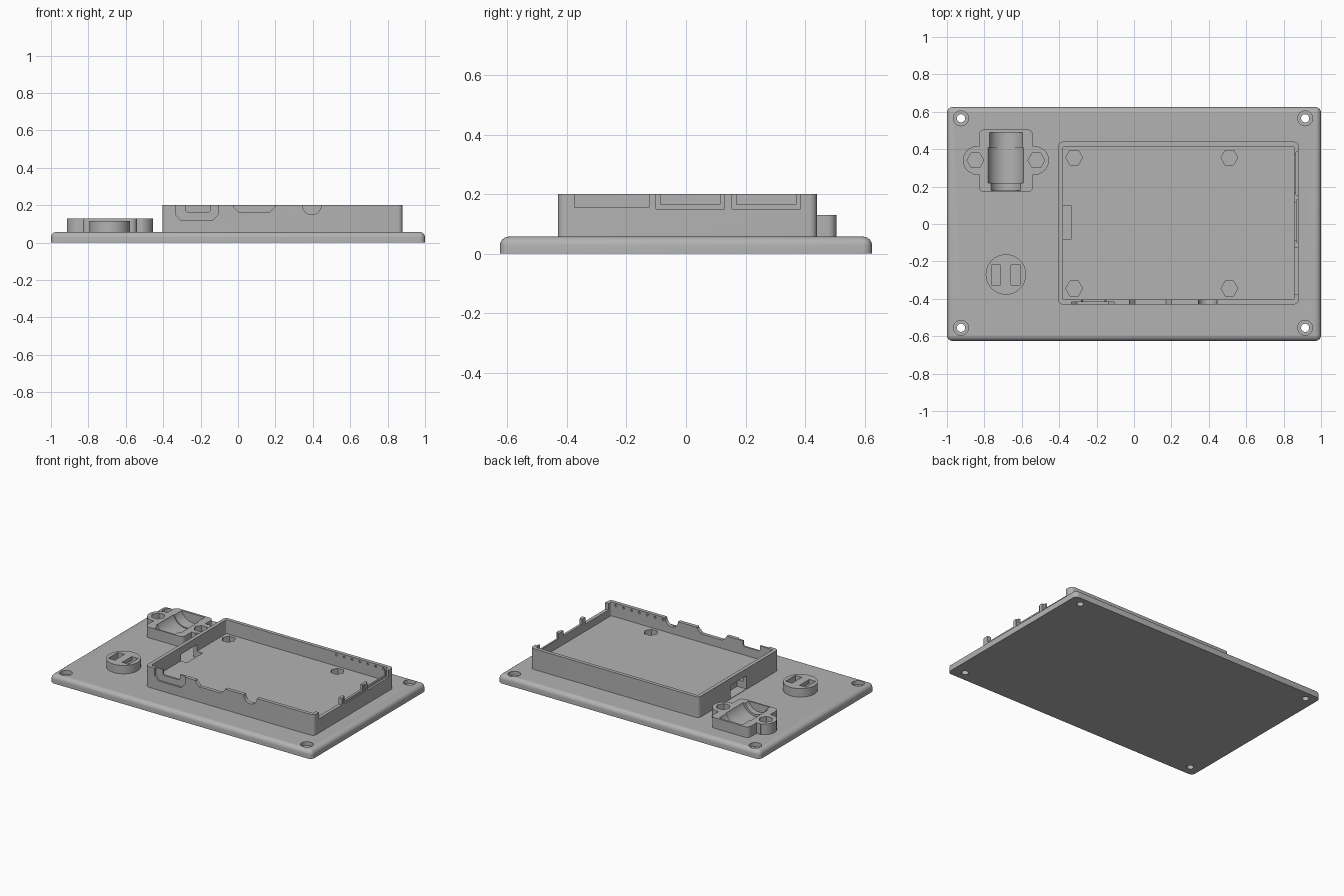
import bpy, bmesh, math
from mathutils import Matrix, Vector

cube = bpy.data.objects.get("Cube")
if cube:
    bpy.data.objects.remove(cube, do_unlink=True)

grey = bpy.data.materials.new("plain_grey")
grey.use_nodes = True
colour = (0.45, 0.45, 0.45, 1)
grey.diffuse_color = colour
grey.node_tree.nodes["Principled BSDF"].inputs["Base Color"].default_value = colour


def finish(bm, name):
    mesh = bpy.data.meshes.new(name)
    bm.normal_update()
    bm.to_mesh(mesh)
    bm.free()
    mesh.materials.append(grey)
    ob = bpy.data.objects.new(name, mesh)
    bpy.context.collection.objects.link(ob)
    return ob


def box(name, x, y, z, radius=0, round_top=False):
    """Box from ranges, with rounded upright edges and optionally a rounded top."""
    bm = bmesh.new()
    bmesh.ops.create_cube(bm, size=1)
    size = [b - a for a, b in (x, y, z)]
    mid = [(a + b) / 2 for a, b in (x, y, z)]
    bm.transform(Matrix.Translation(mid) @ Matrix.Diagonal((*size, 1)))
    if radius:
        top = max(v.co.z for v in bm.verts)
        edges = []
        for e in bm.edges:
            a, b = (v.co for v in e.verts)
            if abs(a.z - b.z) > 1e-4 or (round_top and min(a.z, b.z) > top - 1e-4):
                edges.append(e)
        bmesh.ops.bevel(bm, geom=edges, offset=radius, segments=6, profile=0.5, affect="EDGES")
    return finish(bm, name)


def rod(name, centre, r, length, sides=40, axis="Z"):
    bm = bmesh.new()
    turn = {"Z": Matrix(), "Y": Matrix.Rotation(math.pi / 2, 4, "X"),
            "X": Matrix.Rotation(math.pi / 2, 4, "Y")}[axis]
    if sides == 6:
        turn = turn @ Matrix.Rotation(math.pi / 6, 4, "Z")
    bmesh.ops.create_cone(bm, cap_ends=True, segments=sides, radius1=r, radius2=r,
                          depth=length, matrix=Matrix.Translation(centre) @ turn)
    return finish(bm, name)


def prism(name, outline, y):
    """Front outline (x, z) extruded along y."""
    bm = bmesh.new()
    face = bm.faces.new([bm.verts.new((px, y[0], pz)) for px, pz in outline])
    out = bmesh.ops.extrude_face_region(bm, geom=[face])["geom"]
    bmesh.ops.translate(bm, vec=Vector((0, y[1] - y[0], 0)),
                        verts=[g for g in out if isinstance(g, bmesh.types.BMVert)])
    bmesh.ops.recalc_face_normals(bm, faces=bm.faces)
    return finish(bm, name)


def combine(target, others, operation="DIFFERENCE"):
    bpy.context.view_layer.objects.active = target
    for other in others:
        mod = target.modifiers.new("cut", "BOOLEAN")
        mod.operation, mod.solver, mod.object = operation, "EXACT", other
        bpy.ops.object.modifier_apply(modifier=mod.name)
        bpy.data.objects.remove(other, do_unlink=True)


def smooth(ob):
    bpy.ops.object.select_all(action="DESELECT")
    ob.select_set(True)
    bpy.context.view_layer.objects.active = ob
    bpy.ops.object.shade_smooth_by_angle(angle=math.radians(30))


def port(x, base, slope, y):
    """Open-topped notch with slanted lower corners."""
    a, b = x
    return prism("port_cutter", [(a, 0.25), (a, base + slope), (a + slope, base),
                                 (b - slope, base), (b, base + slope), (b, 0.25)], y)


TOP, RIM = 0.057, 0.2

# Base plate with counterbored corner holes
plate = box("base_plate", (-1, 1), (-0.625, 0.625), (0, TOP), 0.03, True)
cuts = []
for x in (-0.925, 0.915):
    for y in (-0.555, 0.565):
        cuts.append(rod("hole_cutter", (x, y, 0), 0.022, 0.3, 24))
        cuts.append(rod("bore_cutter", (x, y, 0.08), 0.04, 0.1, 32))
combine(plate, cuts)

# Board tray: walls and raised floor
tray = box("board_tray", (-0.405, 0.88), (-0.43, 0.44), (0.05, RIM), 0.025)
cuts = [box("cavity_cutter", (-0.38, 0.855), (-0.405, 0.415), (0.105, 0.3), 0.008)]

# Nut pockets in the tray floor
for x in (-0.32, 0.51):
    for y in (-0.345, 0.355):
        cuts.append(rod("pocket_cutter", (x, y, 0.11), 0.045, 0.1, 6))

# Wire passage through the end wall
cuts.append(box("passage_cutter", (-0.45, -0.335), (-0.08, 0.095), (0.06, 0.15)))

# Side wall ports, with a shallow outer frame around two of them
for y, z in (((-0.375, -0.125), 0.155), ((-0.085, 0.115), 0.165), ((0.17, 0.37), 0.165)):
    cuts.append(box("side_cutter", (0.84, 0.9), y, (z, 0.25)))
for y, x in (((-0.1, 0.13), 0.872), ((0.155, 0.385), 0.866)):
    cuts.append(box("frame_cutter", (x, 0.9), y, (0.15, 0.25)))

# Front wall ports: recessed plug, slanted slot and round jack
cuts.append(port((-0.335, -0.105), 0.12, 0.03, (-0.45, -0.418)))
cuts.append(port((-0.28, -0.15), 0.163, 0.008, (-0.45, -0.39)))
cuts.append(port((-0.025, 0.2), 0.163, 0.03, (-0.45, -0.39)))
cuts.append(rod("jack_cutter", (0.395, -0.42, RIM), 0.05, 0.06, 32, "Y"))

# Small dimples along both long inner walls
for y in (-0.405, 0.415):
    for i in range(7):
        cuts.append(rod("dimple_cutter", (0.46 + i * 0.06, y, 0.183), 0.008, 0.016, 10, "Y"))
combine(tray, cuts)

# Cable clamp: block with two round ears
clamp = box("cable_clamp", (-0.83, -0.54), (0.17, 0.505), (0.05, 0.13), 0.03)
ears = [rod("ear", (x, 0.34, 0.09), 0.075, 0.08) for x in (-0.84, -0.53)]
ears.append(box("ear_bridge", (-0.86, -0.51), (0.265, 0.415), (0.05, 0.13)))
combine(clamp, ears, "UNION")

# Stepped cradle and nut pockets in the clamp
cuts = [rod("cradle_cutter", (-0.685, 0.315, 0.16), 0.1, 0.19, 48, "Y"),
        rod("back_cradle_cutter", (-0.685, 0.4, 0.16), 0.093, 0.18, 48, "Y"),
        rod("front_cradle_cutter", (-0.685, 0.23, 0.16), 0.085, 0.1, 48, "Y")]
cuts += [rod("pocket_cutter", (x, 0.34, 0.12), 0.045, 0.12, 6) for x in (-0.848, -0.522)]
combine(clamp, cuts)

# Cable tie post: two slots joined by a tunnel
post = rod("tie_post", (-0.685, -0.27, 0.0825), 0.108, 0.065, 48)
cuts = [box("slot_cutter", (x - 0.025, x + 0.025), (-0.325, -0.22), (0.06, 0.2))
        for x in (-0.738, -0.632)]
cuts.append(box("tunnel_cutter", (-0.74, -0.63), (-0.325, -0.22), (0.06, 0.09)))
combine(post, cuts)

for part in (plate, tray, clamp, post):
    smooth(part)
